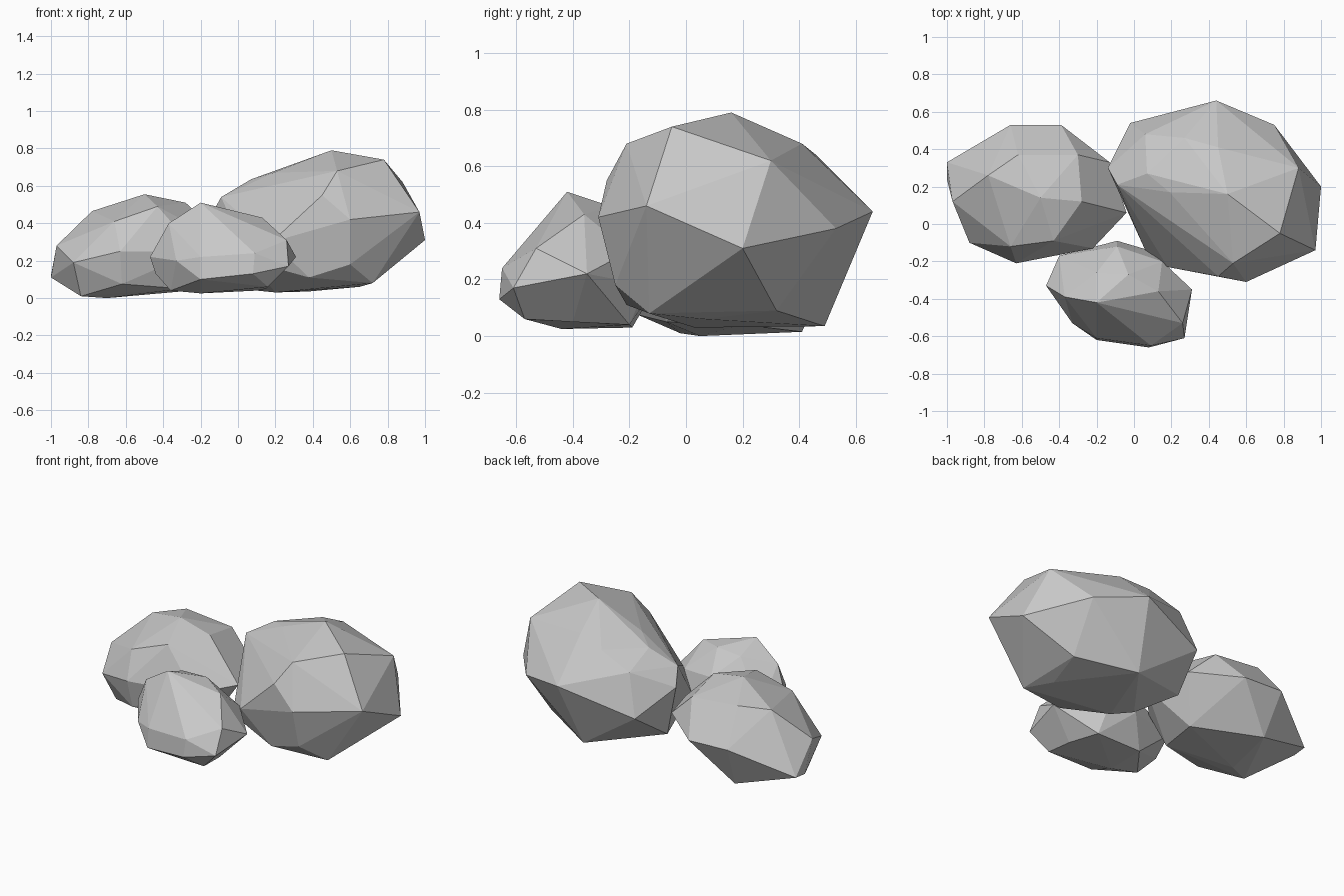
import bpy, bmesh, math

# One grey stone colour
stone = bpy.data.materials.new("stone_grey")
stone.diffuse_color = (0.58, 0.58, 0.58, 1)


def boulder(name, crown, girdle, base):
    """Faceted stone: convex hull round its crown, girdle and base corners."""
    bm = bmesh.new()
    for corner in crown + girdle + base:
        bm.verts.new(corner)
    hull = bmesh.ops.convex_hull(bm, input=bm.verts[:])
    loose = {g for g in hull["geom_interior"] + hull["geom_unused"]
             if isinstance(g, bmesh.types.BMVert)}
    bmesh.ops.delete(bm, geom=list(loose), context='VERTS')
    # merge nearly level neighbours into larger facets
    bmesh.ops.dissolve_limit(bm, angle_limit=math.radians(4),
                             verts=bm.verts[:], edges=bm.edges[:])
    bmesh.ops.recalc_face_normals(bm, faces=bm.faces[:])
    mesh = bpy.data.meshes.new(name)
    bm.to_mesh(mesh)
    bm.free()
    mesh.materials.append(stone)
    obj = bpy.data.objects.new(name, mesh)
    bpy.context.collection.objects.link(obj)
    return obj


# Tall boulder on the right
boulder("large_boulder",
        crown=[(.50, .16, .79), (.78, -.05, .74), (.53, -.21, .68), (.88, .30, .62),
               (.45, .41, .68), (.27, .46, .64), (.06, .48, .56), (-.09, .21, .54),
               (.07, .27, .635), (.19, .17, .67)],
        girdle=[(.97, -.14, .46), (1, .20, .31), (.75, .53, .38), (.44, .66, .44),
                (-.02, .54, .31), (-.14, .30, .45), (.08, -.05, .40), (.18, -.23, .30),
                (.45, -.28, .55), (.60, -.31, .42), (.06, -.14, .20)],
        base=[(.60, -.25, .18), (.72, -.13, .08), (.38, -.21, .11), (.72, .32, .09),
              (.375, .49, .035), (.20, .03, .03), (.10, .12, .04), (.65, .06, .06),
              (-.08, .30, .14)])

# Wide boulder on the left
boulder("wide_boulder",
        crown=[(-.50, .14, .555), (-.28, .12, .51), (-.78, .26, .465), (-.62, .37, .49),
               (-.30, .37, .46), (-.43, -.09, .49), (-.66, -.12, .41)],
        girdle=[(-1, .33, .12), (-.97, .12, .28), (-.88, -.10, .19), (-.63, -.21, .25),
                (-.22, -.13, .25), (-.04, .06, .28), (-.13, .33, .30), (-.39, .53, .27),
                (-.66, .53, .28), (-1, .24, .11)],
        base=[(-.70, .05, 0), (-.84, -.02, .01), (-.63, .41, .015),
              (-.62, -.17, .075), (-.30, -.07, .05), (-.25, .20, .04)])

# Small boulder in front
boulder("small_boulder",
        crown=[(-.20, -.42, .51), (-.37, -.39, .40), (.13, -.36, .43), (-.03, -.27, .46),
               (-.20, -.26, .45), (-.09, -.12, .34), (.15, -.20, .30)],
        girdle=[(-.47, -.33, .22), (-.40, -.17, .20), (-.09, -.09, .20), (.08, -.14, .18),
                (.31, -.35, .22), (.26, -.53, .31), (.27, -.61, .17), (.08, -.66, .13),
                (.09, -.65, .24), (-.20, -.61, .22), (-.33, -.53, .20), (-.44, -.33, .13)],
        base=[(-.20, -.62, .10), (.16, -.57, .06), (-.36, -.40, .04), (-.20, -.19, .03),
              (.10, -.20, .04), (.15, -.40, .05), (-.20, -.44, .025)])
